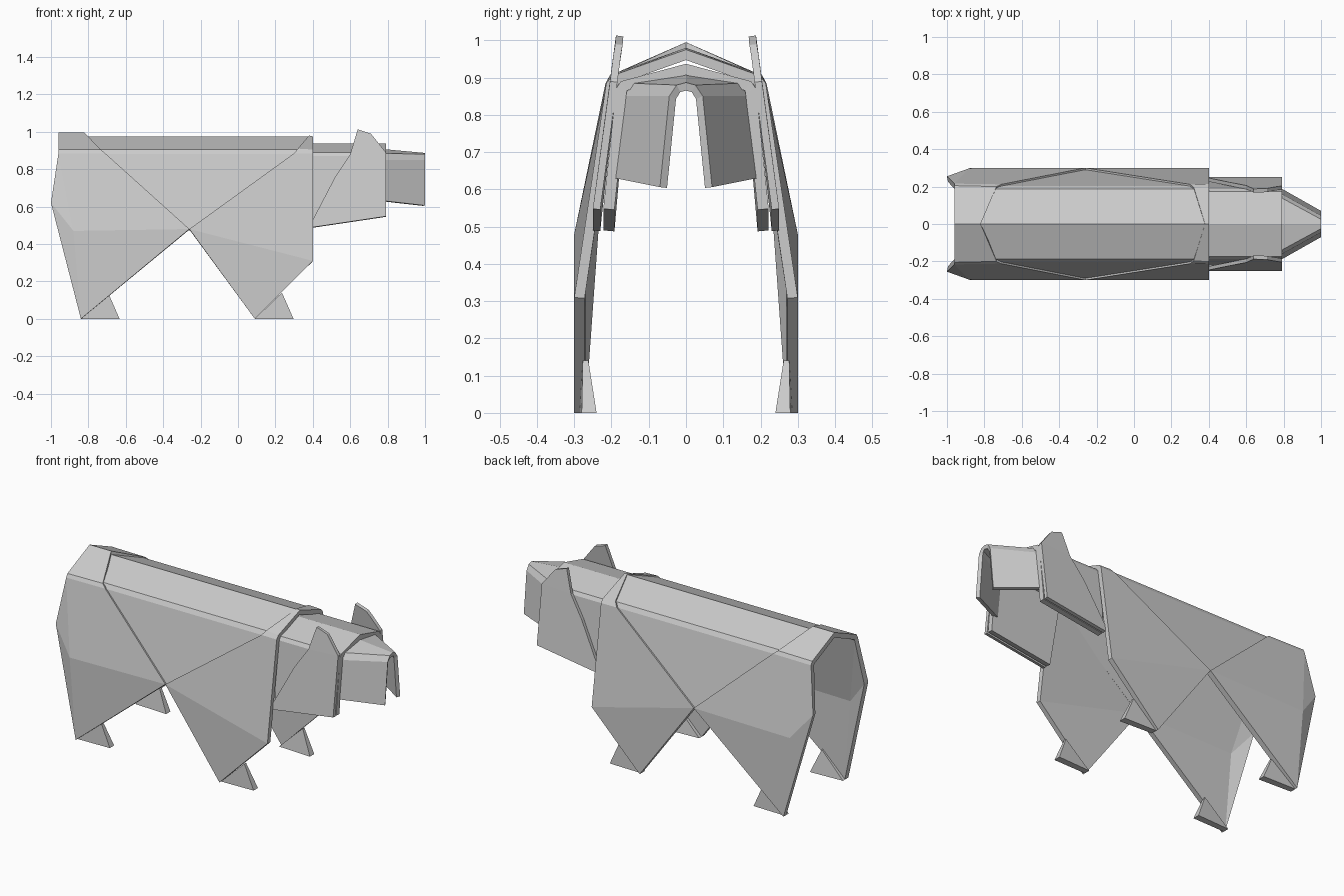
import bpy
import bmesh
from mathutils import Vector

cube = bpy.data.objects.get("Cube")
if cube:
    bpy.data.objects.remove(cube, do_unlink=True)

paper = bpy.data.materials.new("grey paper")
paper.use_nodes = True
grey = (0.6, 0.6, 0.6, 1)
paper.diffuse_color = grey
bsdf = next(n for n in paper.node_tree.nodes if n.type == 'BSDF_PRINCIPLED')
bsdf.inputs["Base Color"].default_value = grey
bsdf.inputs["Roughness"].default_value = 0.8


def add_mirrored(name, bm):
    mesh = bpy.data.meshes.new(name)
    bm.to_mesh(mesh)
    bm.free()
    mesh.materials.append(paper)
    obj = bpy.data.objects.new(name, mesh)
    bpy.context.collection.objects.link(obj)
    mirror = obj.modifiers.new("mirror", 'MIRROR')
    mirror.use_axis = (False, True, False)
    return obj


def sheet(name, points, faces, thickness):
    """Folded sheet: named points, faces as strings of point names, thickened inward."""
    bm = bmesh.new()
    verts = {key: bm.verts.new(co) for key, co in points.items()}
    for face in faces.split():
        f = bm.faces.new([verts[k] for k in face])
        f.normal_update()
        c = f.calc_center_median()
        # all folds face away from the long axis of the body
        if f.normal.dot(Vector((0, c.y, c.z - 0.5))) < 0:
            f.normal_flip()
    obj = add_mirrored(name, bm)
    solid = obj.modifiers.new("thickness", 'SOLIDIFY')
    solid.thickness = thickness
    solid.offset = -1
    return obj


def wedge(name, points):
    bm = bmesh.new()
    for p in points:
        bm.verts.new(p)
    bmesh.ops.convex_hull(bm, input=bm.verts)
    bmesh.ops.dissolve_limit(bm, angle_limit=0.02, verts=bm.verts, edges=bm.edges)
    bmesh.ops.recalc_face_normals(bm, faces=bm.faces)
    return add_mirrored(name, bm)


# Back and the flank panel between the leg flaps
sheet("back", dict(
    a=(-0.82, 0, 0.975), b=(0.39, 0, 0.975),
    c=(-0.82, 0.188, 0.905), d=(0.39, 0.188, 0.905),
    e=(-0.76, 0.203, 0.88), f=(0.37, 0.203, 0.88),
    g=(-0.26, 0.291, 0.475)), "abdc cdfe efg", 0.02)

# Rump and hind legs
sheet("hind_flap", dict(
    a=(-0.96, 0, 0.995), b=(-0.82, 0, 0.995),
    c=(-0.96, 0.205, 0.905), d=(-0.735, 0.2, 0.905),
    e=(-0.96, 0.216, 0.885), f=(-0.71, 0.212, 0.885),
    g=(-1, 0.255, 0.62), h=(-0.88, 0.298, 0.47),
    i=(-0.84, 0.3, 0), j=(-0.26, 0.3, 0.48)),
    "abdc cdfe egh efjh ghi hji", 0.03)

# Shoulders and front legs
sheet("front_flap", dict(
    a=(0.38, 0, 0.98), b=(0.4, 0, 0.975),
    c=(0.32, 0.195, 0.91), d=(0.4, 0.198, 0.905),
    e=(0.3, 0.212, 0.885), f=(0.4, 0.214, 0.885),
    g=(0.4, 0.3, 0.31), h=(0.09, 0.3, 0), j=(-0.26, 0.3, 0.48)),
    "abdc cdfe efgj jgh", 0.028)

# Feet
for name, x in (("front_foot", 0.09), ("hind_foot", -0.84)):
    wedge(name, [(x, 0.25, 0), (x, 0.285, 0),
                 (x + 0.207, 0.24, 0), (x + 0.207, 0.28, 0),
                 (x + 0.145, 0.262, 0.14), (x + 0.145, 0.277, 0.14)])

# Head hood
sheet("head", dict(
    a=(0.36, 0, 0.937), b=(0.79, 0, 0.937),
    c=(0.36, 0.175, 0.89), d=(0.79, 0.175, 0.89),
    e=(0.36, 0.188, 0.87), f=(0.79, 0.188, 0.87),
    g=(0.4, 0.222, 0.49), h=(0.79, 0.222, 0.548)),
    "abdc cdfe efhg", 0.03)

# Cheek flaps ending in the ears
sheet("cheek_and_ear", dict(
    a=(0.4, 0.25, 0.49), b=(0.79, 0.25, 0.548), c=(0.79, 0.204, 0.89),
    d=(0.735, 0.195, 0.96), e=(0.71, 0.19, 0.99), f=(0.64, 0.188, 1.013),
    g=(0.6, 0.206, 0.88), h=(0.52, 0.222, 0.76), i=(0.4, 0.246, 0.53)),
    "abcghi cdefg", 0.02)

# Muzzle
sheet("muzzle", dict(
    a=(0.77, 0, 0.908), b=(1, 0, 0.887),
    c=(0.77, 0.15, 0.885), d=(1, 0.025, 0.88),
    e=(0.77, 0.172, 0.85), f=(1, 0.045, 0.85),
    g=(0.77, 0.2, 0.632), h=(1, 0.07, 0.606)),
    "abdc cdfe efhg", 0.022)
